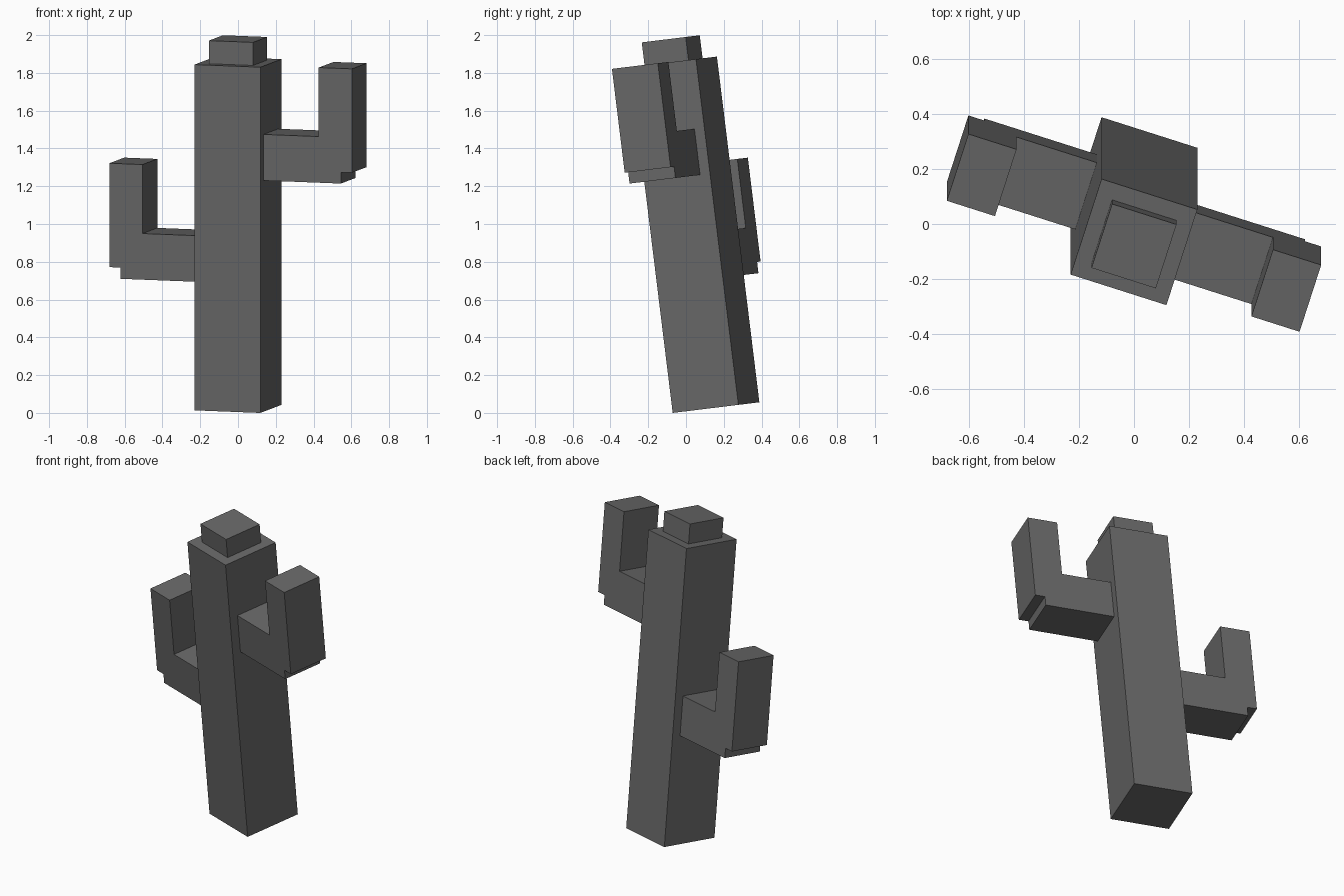
import bpy
from math import radians
from mathutils import Matrix

if "Cube" in bpy.data.objects:
    bpy.data.objects.remove(bpy.data.objects["Cube"])

# Whole cactus is turned about its own axis, then leans towards the front
POSE = (Matrix.Translation((0, 0.159, 0.028))
        @ Matrix.Rotation(radians(7.0), 4, 'X')
        @ Matrix.Rotation(radians(-17.8), 4, 'Z'))

dark = bpy.data.materials.new("dark_grey")
dark.diffuse_color = (0.138, 0.138, 0.138, 1)
dark.use_nodes = True
dark.node_tree.nodes["Principled BSDF"].inputs["Base Color"].default_value = dark.diffuse_color


def block(name, x, depth, z):
    """Box spanning x and z ranges, centred on y, in the cactus's own frame."""
    bpy.ops.mesh.primitive_cube_add(size=1)
    ob = bpy.context.object
    ob.name = name
    size = (x[1] - x[0], depth, z[1] - z[0])
    centre = ((x[0] + x[1]) / 2, 0, (z[0] + z[1]) / 2)
    ob.data.transform(Matrix.Translation(centre) @ Matrix.Diagonal((*size, 1)))
    ob.data.materials.append(dark)
    ob.matrix_world = POSE
    return ob


# Trunk and crown
block("trunk", (-0.183, 0.183), 0.368, (0, 1.844))
block("crown", (-0.123, 0.123), 0.246, (1.82, 1.967))

# Arms: a horizontal branch and an upright tip, mirrored at a lower height
for side, sign, base in (("right", 1, 1.233), ("left", -1, 0.679)):
    branch = sorted((sign * 0.125, sign * 0.613))
    tip = sorted((sign * 0.490, sign * 0.674))
    block(side + "_arm_branch", branch, 0.257, (base, base + 0.246))
    block(side + "_arm_tip", tip, 0.257, (base + 0.06, base + 0.614))
